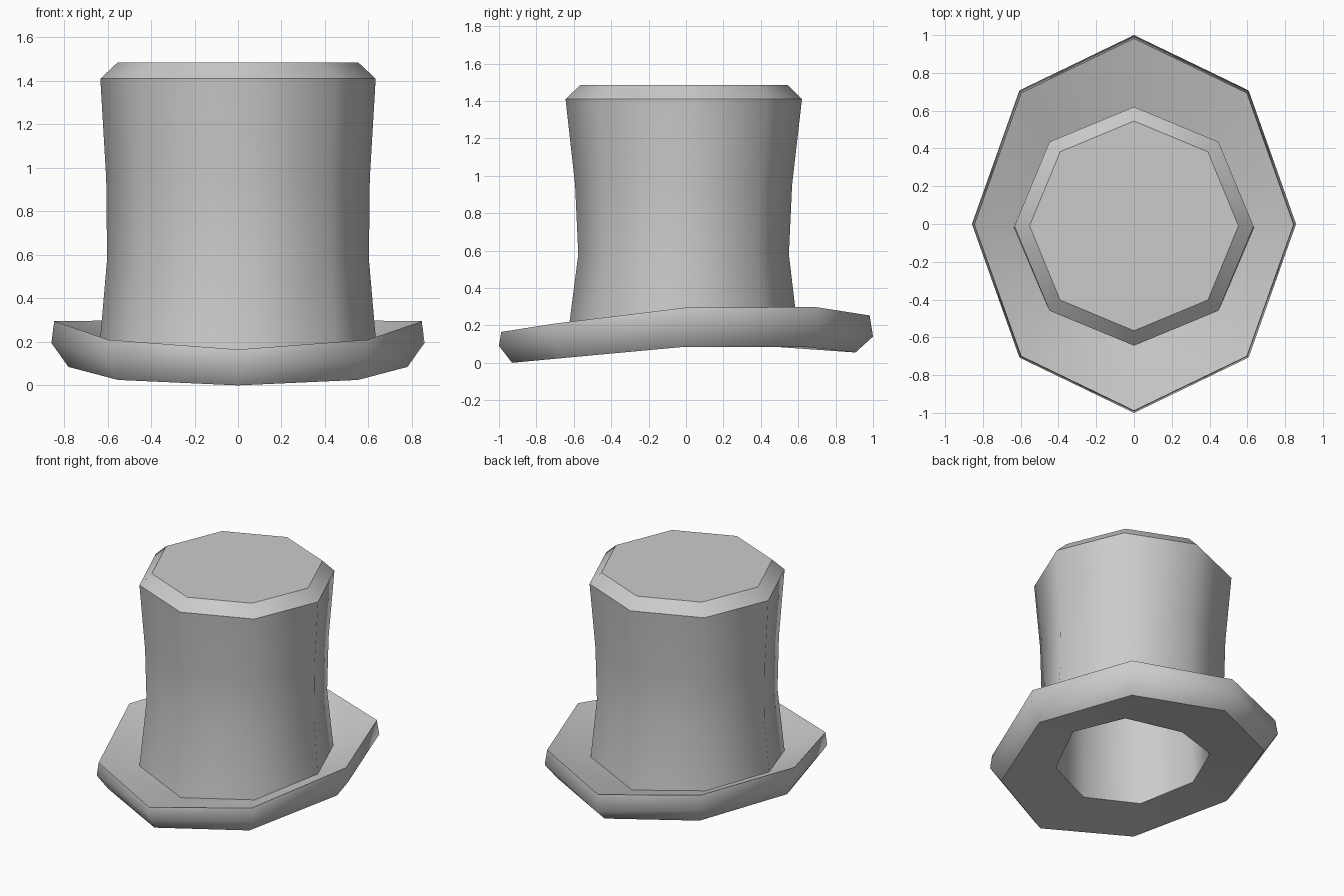
import bpy, bmesh, math

if "Cube" in bpy.data.objects:
    bpy.data.objects.remove(bpy.data.objects["Cube"])

SIDES = 8

# Height sag of the brim around the hat: front, front corner, side, back corner, back
def wave(front, f_corner, side, b_corner, back):
    return [front, f_corner, side, b_corner, back, b_corner, side, f_corner]

def flat(z):
    return [z] * SIDES

# Cross-section from inside the crown, under and round the brim, up the crown:
# (x radius, y radius, y centre, heights, crease)
rings = [
    # hollow inside
    (0.50, 0.50, -0.01, flat(1.36), True),
    (0.505, 0.49, -0.01, flat(0.95), False),
    (0.49, 0.47, -0.01, flat(0.58), False),
    (0.50, 0.49, -0.01, wave(0.04, 0.06, 0.12, 0.12, 0.085), True),
    # brim
    (0.78, 0.918, -0.012, wave(0.0, 0.025, 0.085, 0.085, 0.055), True),
    (0.858, 1.0, 0.0, wave(0.09, 0.12, 0.195, 0.195, 0.14), False),
    (0.845, 0.985, -0.003, wave(0.165, 0.21, 0.295, 0.298, 0.253), True),
    # crown
    (0.635, 0.62, -0.018, wave(0.10, 0.135, 0.20, 0.185, 0.14), True),
    (0.602, 0.563, -0.013, flat(0.58), False),
    (0.606, 0.58, -0.013, flat(0.95), False),
    (0.633, 0.632, -0.012, flat(1.41), True),
    (0.553, 0.555, -0.01, flat(1.485), True),
]

bm = bmesh.new()
loops = []
for rx, ry, cy, heights, crease in rings:
    loop = []
    for i, z in enumerate(heights):
        a = 2 * math.pi * i / SIDES
        loop.append(bm.verts.new((rx * math.sin(a), cy - ry * math.cos(a), z)))
    loops.append(loop)

# Skin the rings
for lo, hi in zip(loops, loops[1:]):
    for i in range(SIDES):
        j = (i + 1) % SIDES
        bm.faces.new((lo[i], lo[j], hi[j], hi[i])).smooth = True

# Inner ceiling and crown top
bm.faces.new(list(reversed(loops[0])))
bm.faces.new(loops[-1])
bmesh.ops.recalc_face_normals(bm, faces=bm.faces[:])

# Crisp lines around the creased rings
for loop, ring in zip(loops, rings):
    if ring[4]:
        for i in range(SIDES):
            bm.edges.get((loop[i], loop[(i + 1) % SIDES])).smooth = False

mesh = bpy.data.meshes.new("tall_hat")
bm.to_mesh(mesh)
bm.free()
hat = bpy.data.objects.new("tall_hat", mesh)
bpy.context.collection.objects.link(hat)
